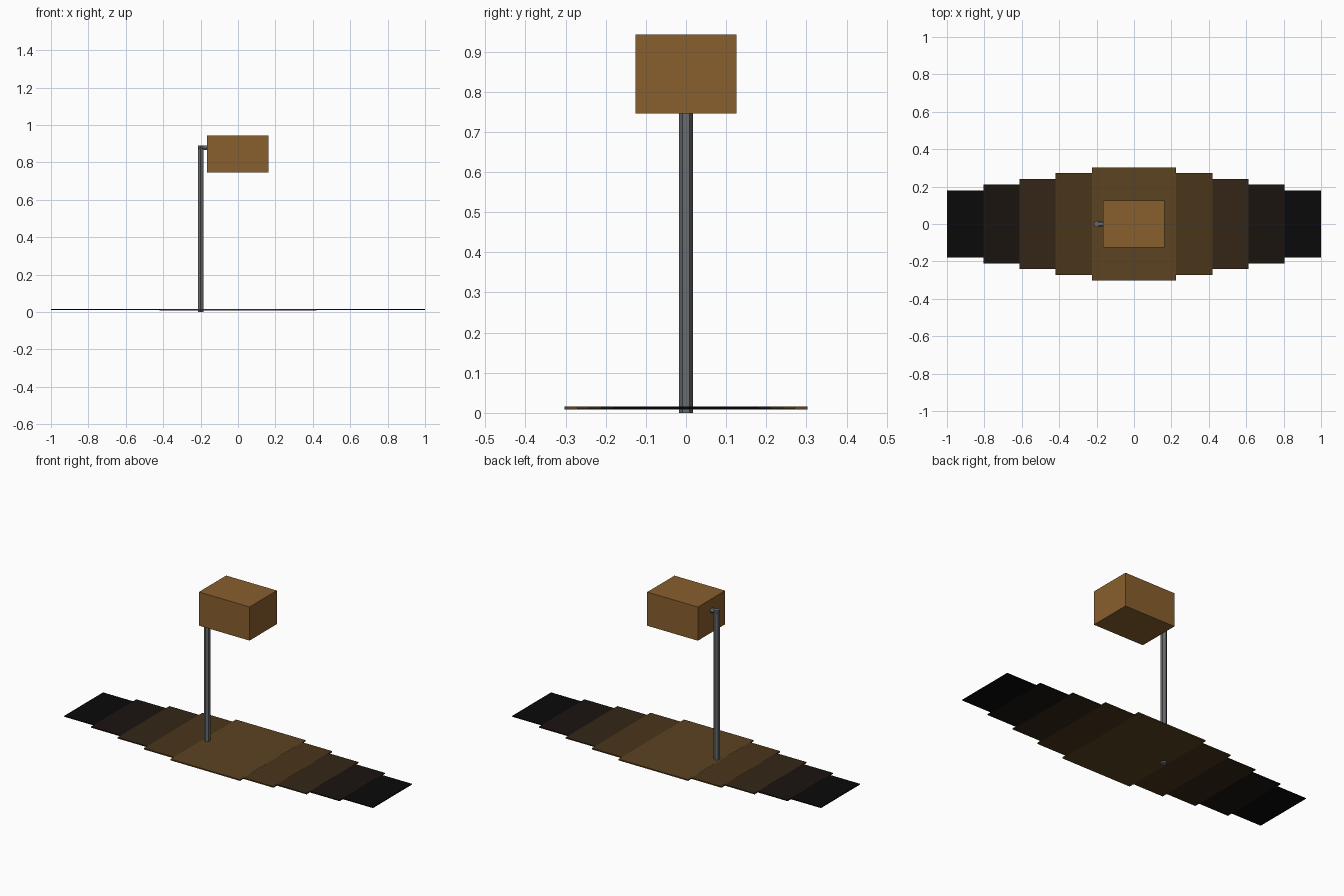
import bpy, math

if "Cube" in bpy.data.objects:
    bpy.data.objects.remove(bpy.data.objects["Cube"])


def material(name, rgb):
    m = bpy.data.materials.new(name)
    m.diffuse_color = (*rgb, 1)
    m.use_nodes = True
    m.node_tree.nodes["Principled BSDF"].inputs["Base Color"].default_value = m.diffuse_color
    return m


def box(name, x0, x1, half_y, z0, z1, mat):
    bpy.ops.mesh.primitive_cube_add(size=1, location=((x0 + x1) / 2, 0, (z0 + z1) / 2))
    o = bpy.context.object
    o.name = name
    o.scale = (x1 - x0, 2 * half_y, z1 - z0)
    bpy.ops.object.transform_apply(location=False, rotation=False, scale=True)
    o.data.materials.append(mat)
    return o


def hex_bar(name, radius, length, location, rotation, mat):
    bpy.ops.mesh.primitive_cylinder_add(vertices=6, radius=radius, depth=length,
                                        location=location, rotation=rotation)
    o = bpy.context.object
    o.name = name
    o.data.materials.append(mat)
    return o


wood = material("wood", (0.25, 0.115, 0.027))
metal = material("metal", (0.14, 0.145, 0.155))

# Stepped ground mat: thin nested slabs, darker towards the ends
layers = [(1.0, 0.18, (0.003, 0.003, 0.003)),
          (0.805, 0.21, (0.011, 0.007, 0.005)),
          (0.612, 0.24, (0.033, 0.019, 0.008)),
          (0.42, 0.272, (0.068, 0.037, 0.011)),
          (0.225, 0.303, (0.105, 0.056, 0.016))]
for i, (hx, hy, rgb) in enumerate(layers):
    t = 0.0025 + 0.0003 * i
    box(f"ground_layer_{i + 1}", -hx, hx, hy, 0.0125 - t, 0.0125 + t,
        material(f"ground_{i + 1}", rgb))

# Hexagonal post and the short arm that holds the box
hex_bar("post", 0.017, 0.89, (-0.2, 0, 0.445), (0, 0, 0), metal)
hex_bar("arm", 0.014, 0.05, (-0.185, 0, 0.877), (0, math.pi / 2, 0), metal)

# Hanging box
box("box", -0.165, 0.163, 0.126, 0.746, 0.943, wood)
